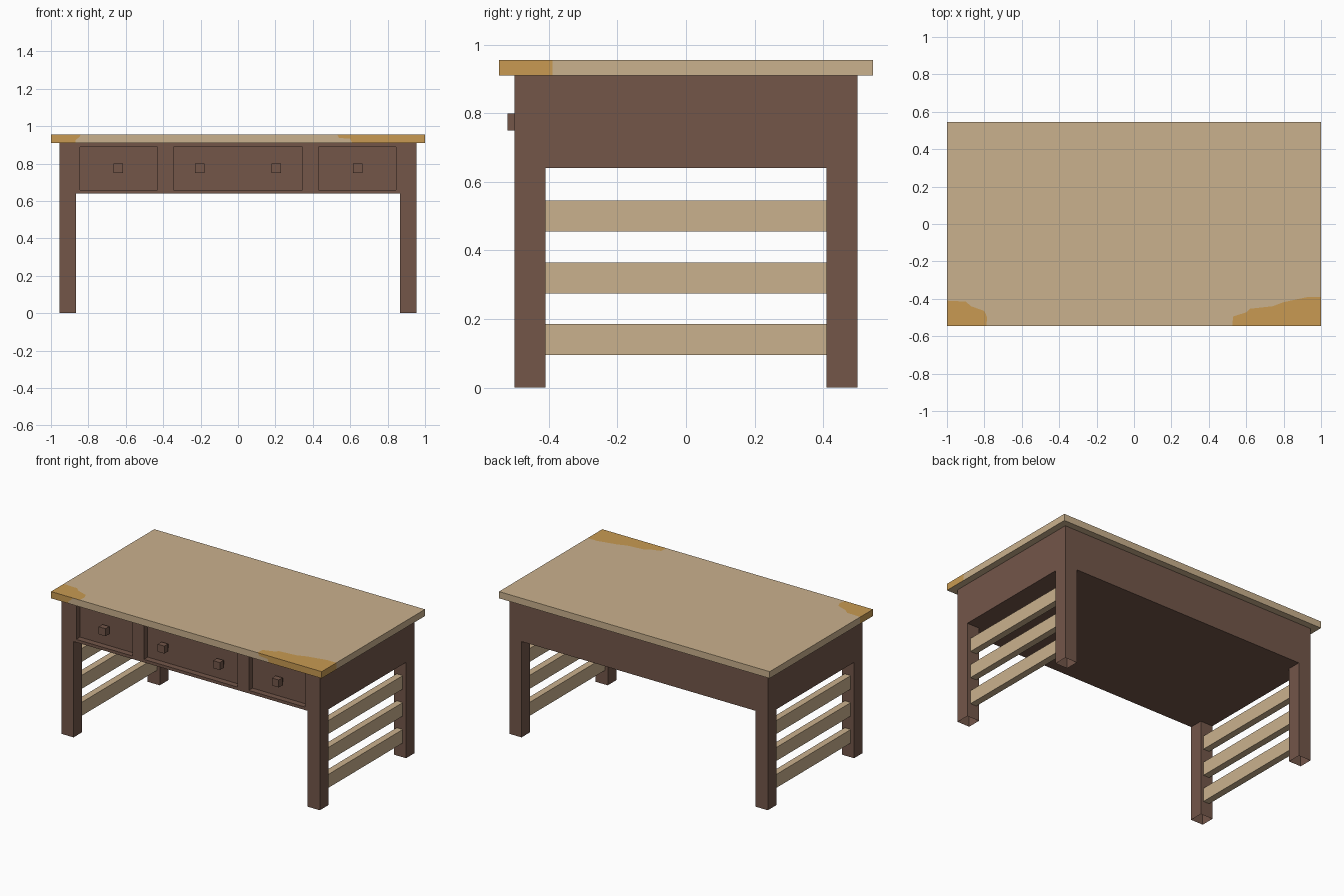
import bpy, bmesh
from mathutils import Vector

default = bpy.data.objects.get("Cube")
if default:
    bpy.data.objects.remove(default)


def make_material(name, rgb):
    """Flat material from 8-bit sRGB values."""
    linear = [((c / 255 + 0.055) / 1.055) ** 2.4 for c in rgb] + [1]
    m = bpy.data.materials.new(name)
    m.use_nodes = True
    m.diffuse_color = linear
    bsdf = m.node_tree.nodes["Principled BSDF"]
    bsdf.inputs["Base Color"].default_value = linear
    bsdf.inputs["Roughness"].default_value = 0.9
    return m


brown = make_material("dark brown wood", (115, 86, 73))
tan = make_material("pale tan wood", (202, 177, 141))
amber = make_material("amber stain", (200, 154, 82))


def add_object(name, bm, *materials):
    mesh = bpy.data.meshes.new(name)
    bm.to_mesh(mesh)
    bm.free()
    for m in materials:
        mesh.materials.append(m)
    obj = bpy.data.objects.new(name, mesh)
    bpy.context.collection.objects.link(obj)
    return obj


def box(name, x, y, z, material, open_ends=False):
    """Box between (min, max) ranges; open_ends leaves out top and bottom."""
    bm = bmesh.new()
    bmesh.ops.create_cube(bm, size=1)
    for v in bm.verts:
        v.co = Vector([a + (b - a) * (c + 0.5) for (a, b), c in zip((x, y, z), v.co)])
    if open_ends:
        bm.normal_update()
        ends = [f for f in bm.faces if abs(f.normal.z) > 0.5]
        bmesh.ops.delete(bm, geom=ends, context='FACES_ONLY')
    return add_object(name, bm, material)


# Main dimensions
W, D = 0.955, 0.5            # half width and depth of the body
LEG = 0.09
APRON, UNDER, TOP = 0.64, 0.91, 0.955
RECESS = -0.46               # plane of the drawer fronts
PANEL_LOW, PANEL_HIGH = 0.66, 0.89

# Body: core with the drawer fronts, and a raised frame around them
box("drawer_body", (-W, W), (RECESS, D), (APRON, UNDER), brown)
box("front_rail_bottom", (-W, W), (-D, RECESS), (APRON, PANEL_LOW), brown)
box("front_rail_top", (-W, W), (-D, RECESS), (PANEL_HIGH, UNDER), brown)
for side, s in (("left", 1), ("right", -1)):
    for part, a, b in (("inner", 0.345, 0.43), ("outer", 0.845, W)):
        box(f"{side}_{part}_stile", sorted((s * a, s * b)), (-D, RECESS),
            (PANEL_LOW, PANEL_HIGH), brown)

    # Square knobs on short stems
    for part, x in (("inner", 0.205), ("outer", 0.64)):
        x *= s
        box(f"{side}_{part}_knob_stem", (x - 0.013, x + 0.013), (-0.48, RECESS),
            (0.762, 0.788), brown)
        box(f"{side}_{part}_knob", (x - 0.025, x + 0.025), (-0.52, -0.48),
            (0.75, 0.8), brown)

    # Hollow legs
    for end, t in (("back", 1), ("front", -1)):
        box(f"{end}_{side}_leg", sorted((s * (W - LEG), s * W)),
            sorted((t * (D - LEG), t * D)), (0, APRON), brown, open_ends=True)

    # Side slats between the legs
    for i in range(3):
        low = 0.095 + 0.18 * i
        box(f"{side}_slat_{i + 1}", sorted((s * 0.885, s * 0.93)),
            (LEG - D, D - LEG), (low, low + 0.09), tan)

# Tabletop with stained front corners, cut into its faces
X, Y = 1.0, 0.545
left_top = [(-X, -.41), (-.9, -.415), (-.87, -.44), (-.8, -.465), (-.785, -.5), (-.79, -Y)]
right_top = [(.525, -Y), (.53, -.495), (.6, -.472), (.62, -.453), (.74, -.44),
             (.8, -.418), (.86, -.405), (.93, -.39), (X, -.39)]
left_front = [(-.84, TOP), (-.85, .94), (-.87, .925), (-.87, UNDER)]
right_front = [(.53, TOP), (.54, .937), (.6, .933), (.61, UNDER)]

bm = bmesh.new()


def face(points, normal, stained=False):
    f = bm.faces.new([bm.verts.new(p) for p in points])
    f.normal_update()
    if f.normal.dot(Vector(normal)) < 0:
        f.normal_flip()
    f.material_index = int(stained)


def top_face(points, stained=False):
    face([(x, y, TOP) for x, y in points], (0, 0, 1), stained)


def front_face(points, stained=False):
    face([(x, -Y, z) for x, z in points], (0, -1, 0), stained)


def side_face(s, y0, y1, stained=False):
    face([(s * X, y0, UNDER), (s * X, y1, UNDER), (s * X, y1, TOP), (s * X, y0, TOP)],
         (s, 0, 0), stained)


top_face(left_top + right_top + [(X, Y), (-X, Y)])
top_face(left_top + [(-X, -Y)], True)
top_face(right_top + [(X, -Y)], True)
front_face(left_front + right_front[::-1])
front_face(left_front + [(-X, UNDER), (-X, TOP)], True)
front_face(right_front + [(X, UNDER), (X, TOP)], True)
for s, edge in ((-1, left_top[0][1]), (1, right_top[-1][1])):
    side_face(s, edge, Y)
    side_face(s, -Y, edge, True)
face([(-X, Y, UNDER), (X, Y, UNDER), (X, Y, TOP), (-X, Y, TOP)], (0, 1, 0))
face([(-X, -Y, UNDER), (X, -Y, UNDER), (X, Y, UNDER), (-X, Y, UNDER)], (0, 0, -1))
bmesh.ops.remove_doubles(bm, verts=bm.verts[:], dist=0.0001)
add_object("tabletop", bm, tan, amber)
